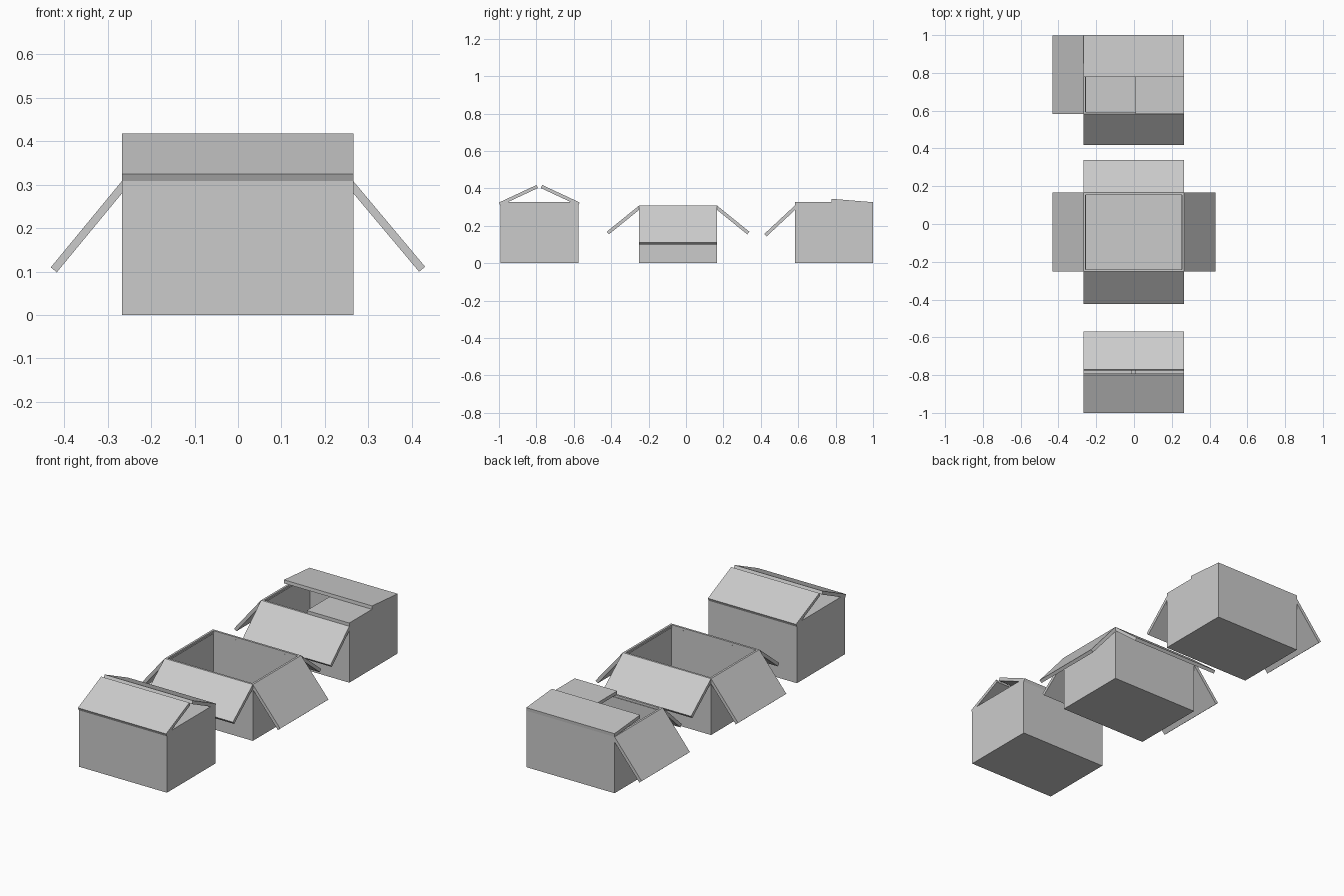
import bpy, bmesh
from math import radians
from mathutils import Matrix, Vector

if "Cube" in bpy.data.objects:
    bpy.data.objects.remove(bpy.data.objects["Cube"])

W, D, H = 0.533, 0.417, 0.308      # carton width, depth, wall height
WALL, CARD = 0.016, 0.018          # wall and flap thickness
CX = -0.001
SIDE_LEN, LONG_LEN = 0.257, 0.222  # flap lengths


def finish(name, bm, matrix):
    bmesh.ops.recalc_face_normals(bm, faces=bm.faces)
    me = bpy.data.meshes.new(name)
    bm.to_mesh(me)
    bm.free()
    ob = bpy.data.objects.new(name, me)
    ob.matrix_world = matrix
    bpy.context.collection.objects.link(ob)
    return ob


def block(size, centre):
    bm = bmesh.new()
    bmesh.ops.create_cube(bm, size=1, matrix=Matrix.Translation(centre) @ Matrix.Diagonal((*size, 1)))
    return bm


# Open carton: top face inset to the wall thickness and pushed down to the floor
def carton(name, cy):
    bm = block((W, D, H), (0, 0, H / 2))
    top = max(bm.faces, key=lambda f: f.calc_center_median().z)
    bmesh.ops.inset_region(bm, faces=[top], thickness=WALL)
    ext = bmesh.ops.extrude_face_region(bm, geom=[top])
    verts = [v for v in ext["geom"] if isinstance(v, bmesh.types.BMVert)]
    bmesh.ops.translate(bm, verts=verts, vec=(0, 0, WALL - H))
    if top.is_valid:
        bmesh.ops.delete(bm, geom=[top], context='FACES_ONLY')
    finish(name, bm, Matrix.Translation((CX, cy, 0)))


# Side: direction pointing inward, hinge offset, flap length, flap width
SIDES = {
    "left": (0, Vector((-W / 2, 0, H)), SIDE_LEN, D),
    "right": (180, Vector((W / 2, 0, H)), SIDE_LEN, D),
    "front": (90, Vector((0, -D / 2, H)), LONG_LEN, W),
    "back": (270, Vector((0, D / 2, H)), LONG_LEN, W),
}


# Flap hinged on the outer wall edge: 0 is closed, over 180 hangs outside
def flap(name, side, cy, angle):
    turn, hinge, length, width = SIDES[side]
    bm = block((length, width, CARD), (length / 2, 0, CARD / 2))
    matrix = (Matrix.Translation(hinge + Vector((CX, cy, 0)))
              @ Matrix.Rotation(radians(turn), 4, 'Z')
              @ Matrix.Rotation(radians(-angle), 4, 'Y'))
    finish(name, bm, matrix)


# Three cartons: gabled, fully open, half closed
BOXES = {
    "front_box": (-0.784, dict(left=0, right=0, front=25, back=25)),
    "middle_box": (-0.0425, dict(left=230.5, right=230, front=219, back=219)),
    "rear_box": (0.79, dict(left=230.5, right=0, front=223, back=4.7)),
}
for box, (cy, angles) in BOXES.items():
    carton(box + "_body", cy)
    for side, angle in angles.items():
        flap(f"{box}_{side}_flap", side, cy, angle)
